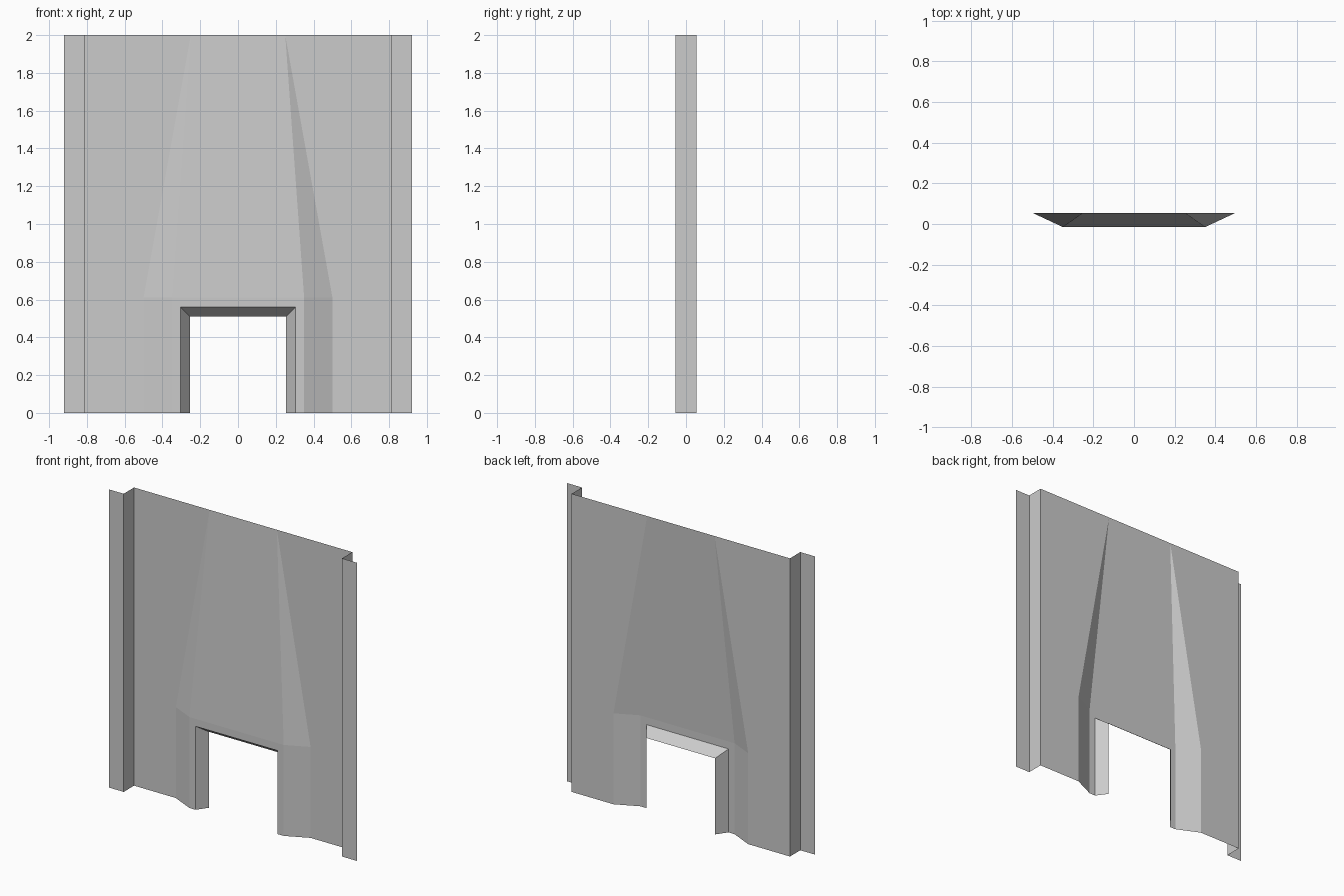
import bpy
import bmesh

cube = bpy.data.objects.get("Cube")
if cube:
    bpy.data.objects.remove(cube, do_unlink=True)

grey = bpy.data.materials.new("plain_grey")
grey.use_nodes = True
colour = (0.6, 0.6, 0.6, 1)
grey.diffuse_color = colour
grey.node_tree.nodes["Principled BSDF"].inputs["Base Color"].default_value = colour

# Main levels: depths of the sheet, the bulge and the flanges, and heights
BACK, BULGE, FRONT = 0.055, -0.015, -0.055
TOP, FOLD, HEAD = 2.0, 0.61, 0.56


def sheet(name, *strips):
    """Skin pairs of matching paths with flat faces and mirror them across x."""
    bm = bmesh.new()
    for lower, upper in strips:
        for i in range(len(lower) - 1):
            ring = [lower[i], lower[i + 1], upper[i + 1], upper[i]]
            bm.faces.new([bm.verts.new(p) for p in dict.fromkeys(ring)])
    bmesh.ops.remove_doubles(bm, verts=bm.verts, dist=0.0001)
    mesh = bpy.data.meshes.new(name)
    bm.to_mesh(mesh)
    bm.free()
    mesh.materials.append(grey)
    obj = bpy.data.objects.new(name, mesh)
    bpy.context.collection.objects.link(obj)
    mirror = obj.modifiers.new("Mirror", "MIRROR")
    mirror.use_clip = True
    return obj


def at_height(profile, z):
    return [(x, y, z) for x, y in profile]


# Flat wall with the bulge that tapers away towards the top
side = [(0.35, BULGE), (0.5, BACK), (0.81, BACK)]
folded = [(0, BULGE)] + side
flat = [(0, BACK), (0.25, BACK), (0.25, BACK), (0.81, BACK)]
sheet("wall_panel",
      (at_height(side, 0), at_height(side, FOLD)),
      (at_height(folded, FOLD), at_height(flat, TOP)))

# Flat front of the bulge around the doorway
opening = [(0, BULGE, HEAD), (0.305, BULGE, HEAD), (0.305, BULGE, 0)]
border = [(0, BULGE, FOLD), (0.35, BULGE, FOLD), (0.35, BULGE, 0)]
sheet("doorway_front", (opening, border))

# Slanted jambs and head of the doorway
inner = [(0, BACK, 0.51), (0.255, BACK, 0.51), (0.255, BACK, 0)]
sheet("doorway_reveal", (inner, opening))

# Stepped flanges along both sides
step = [(0.81, BACK), (0.81, FRONT), (0.92, FRONT)]
sheet("side_flanges", (at_height(step, 0), at_height(step, TOP)))
